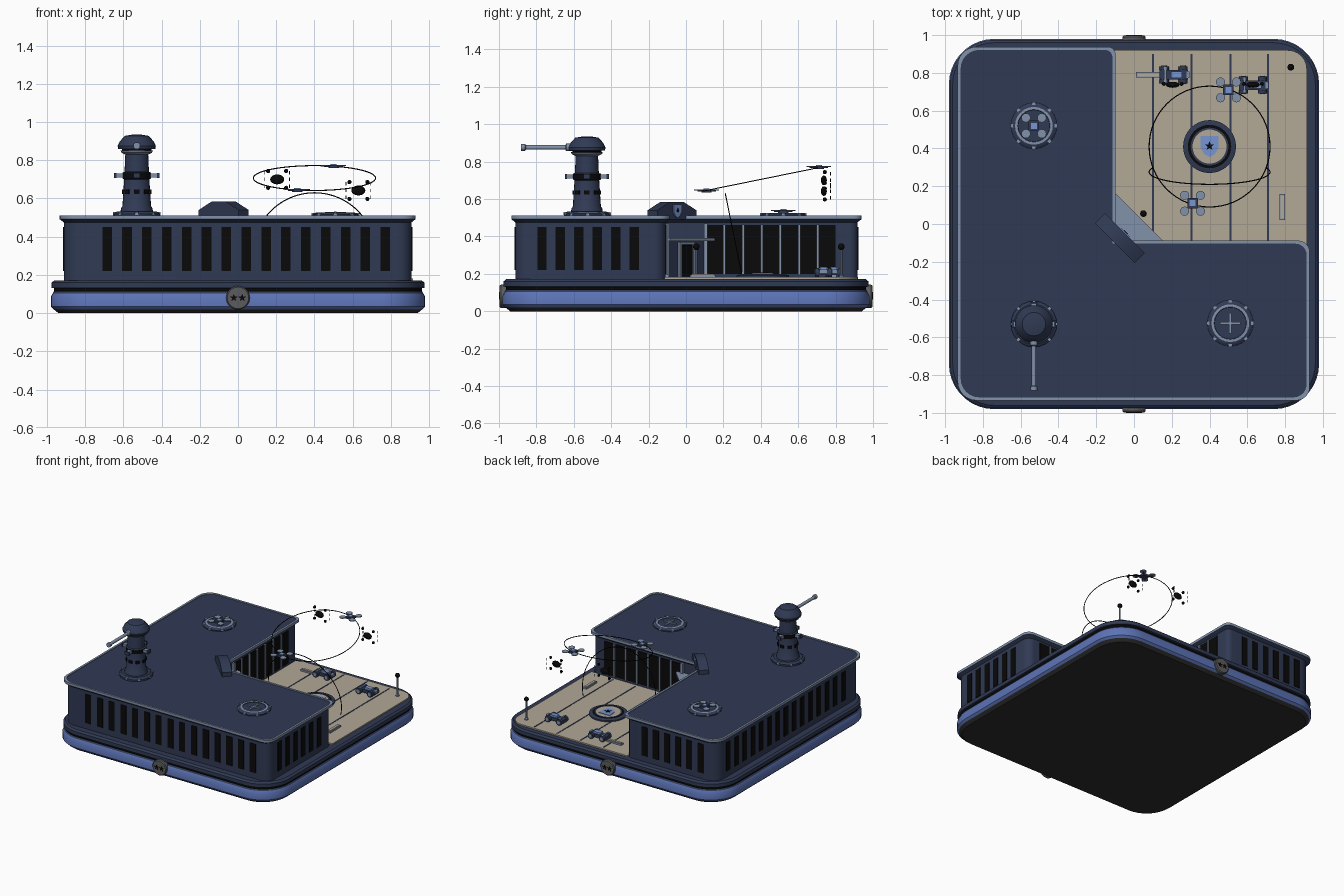
import bpy, bmesh, math
from mathutils import Vector, Matrix

if "Cube" in bpy.data.objects:
    bpy.data.objects.remove(bpy.data.objects["Cube"])

def lin(c):
    return tuple(((v / 255 + .055) / 1.055) ** 2.4 if v > 10 else v / 255 / 12.92 for v in c) + (1,)

MATS = {}
for key, rgb in {"navy": (48, 58, 84), "slate": (130, 145, 170), "blue": (92, 115, 182), "black": (9, 9, 10),
                 "tan": (178, 168, 150), "underside_grey": (46, 46, 48), "light_blue": (120, 150, 210),
                 "badge_grey": (92, 92, 94)}.items():
    MATS[key] = bpy.data.materials.new(key)
    MATS[key].diffuse_color = lin(rgb)
I = Matrix.Identity(4)
T = lambda x, y, z: Matrix.Translation((x, y, z))
UP = lambda x, y, z, a=0: T(x, y, z) @ Matrix.Rotation(math.radians(a), 4, 'Z') @ Matrix.Rotation(math.pi / 2, 4, 'X')

def circle(r, z, n=24):
    return [Vector((r * math.cos(2 * math.pi * i / n), r * math.sin(2 * math.pi * i / n), z)) for i in range(n)]

def rounded(pts, radii, z, n=7):
    # right-angled outline with rounded corners
    out = []
    for i, p in enumerate(pts):
        p, a, b = Vector(p), Vector(pts[i - 1]), Vector(pts[(i + 1) % len(pts)])
        r = radii[i]
        u, v = (a - p).normalized(), (b - p).normalized()
        steps = n if r else 1
        for k in range(steps):
            t = math.pi / 2 * k / max(1, steps - 1)
            q = p + r * (u + v) - r * (v * math.cos(t) + u * math.sin(t)) if r else p
            out.append(Vector((q.x, q.y, z)))
    return out

# a piece is (loops, materials [bottom, sides..., top] or one name, matrix)
def lathe(profile, mats, M=I, n=24):
    return ([circle(r, z, n) for r, z in profile], mats, M)

def prism(pts, z0, z1, mat, M=I):
    return ([[Vector((x, y, z)) for x, y in pts] for z in (z0, z1)], mat, M)

def box(x, y, z, sx, sy, sz, mat, M=I):
    a, b = sx / 2, sy / 2
    return prism([(-a, -b), (a, -b), (a, b), (-a, b)], -sz / 2, sz / 2, mat, M @ T(x, y, z))

def ball(r, mat, M=I, n=12):
    return lathe([(r * math.cos(t), r * math.sin(t)) for t in [math.radians(-85 + 170 * k / 8) for k in range(9)]], mat, M, n)

def build(name, pieces):
    bm, used = bmesh.new(), []
    def idx(m):
        if m not in used:
            used.append(m)
        return used.index(m)
    for loops, mats, M in pieces:
        if isinstance(mats, str):
            mats = [mats] * (len(loops) + 1)
        rings = [[bm.verts.new(M @ v) for v in lp] for lp in loops]
        n = len(rings[0])
        bm.faces.new(rings[0][::-1]).material_index = idx(mats[0])
        bm.faces.new(rings[-1]).material_index = idx(mats[-1])
        for k in range(len(rings) - 1):
            a, b = rings[k], rings[k + 1]
            for i in range(n):
                j = (i + 1) % n
                bm.faces.new((a[i], a[j], b[j], b[i])).material_index = idx(mats[k + 1])
    bmesh.ops.recalc_face_normals(bm, faces=bm.faces)
    me = bpy.data.meshes.new(name)
    bm.to_mesh(me)
    bm.free()
    for m in used:
        me.materials.append(MATS[m])
    ob = bpy.data.objects.new(name, me)
    bpy.context.collection.objects.link(ob)
    return ob

def wire(name, pts, cyclic):
    cu = bpy.data.curves.new(name, 'CURVE')
    cu.dimensions, cu.bevel_depth, cu.bevel_resolution = '3D', .003, 1
    sp = cu.splines.new('POLY')
    sp.points.add(len(pts) - 1)
    for p, c in zip(sp.points, pts):
        p.co = (*c, 1)
    sp.use_cyclic_u = cyclic
    cu.materials.append(MATS["black"])
    bpy.context.collection.objects.link(bpy.data.objects.new(name, cu))

def star(r):
    return [((r if i % 2 == 0 else r * .42) * math.sin(math.pi * i / 5), (r if i % 2 == 0 else r * .42) * math.cos(math.pi * i / 5)) for i in range(10)]

def shield(w, h):
    return [(x * w, y * h) for x, y in ((-1, 1), (-1, -.1), (-.6, -.7), (0, -1), (.6, -.7), (1, -.1), (1, 1))]

# base plinth
def sq(h, z):
    return rounded([(-h, -h), (h, -h), (h, h), (-h, h)], [.24 - (.98 - h)] * 4, z, 10)
build("base_plinth", [([sq(.94, 0), sq(.965, .02), sq(.98, .035), sq(.98, .085), sq(.97, .103), sq(.965, .113), sq(.962, .115),
      sq(.962, .13), sq(.975, .132), sq(.975, .16), sq(.96, .172)],
      ["underside_grey", "underside_grey", "blue", "blue", "blue", "navy", "black", "black", "navy", "navy", "navy", "navy"], I)])

# L-shaped building with flared light rim
def ell(d, z):
    a, b, c, e = -.912 - d, .908 + d, -.12 + d, -.11 + d
    return rounded([(a, a), (b, a), (b, e), (c, e), (c, b + .008), (a, b + .008)], [.1, .07, .06, 0, .04, .1], z)
build("building", [([ell(0, .165), ell(0, .475), ell(.022, .492), ell(.022, .512), ell(.006, .512), ell(.006, .507)],
      ["navy", "navy", "navy", "slate", "slate", "slate", "navy"], I)])

# outer windows
win = []
for i in range(15):
    p = -.685 + i * .104
    win += [box(p, -.912, .335, .05, .01, .23, "black"), box(-.912, p, .335, .01, .05, .23, "black")]
for i in range(6):
    p = -.77 + i * .0986
    win += [box(.908, p, .335, .01, .05, .23, "black"), box(p, .916, .335, .05, .01, .23, "black")]
build("outer_windows", win)

# courtyard glass walls
glass = [box(-.119, .455, .33, .01, .69, .26, "black"), box(.455, -.109, .33, .69, .01, .26, "black")]
for i in range(7):
    p = .105 + i * .1
    glass += [box(-.112, p, .33, .014, .013, .27, "slate"), box(p, -.102, .33, .013, .014, .27, "slate")]
build("courtyard_glass", glass)

# courtyard deck and plank seams
build("deck", [([rounded([(-.125, -.115), (.915, -.115), (.915, .92), (-.125, .92)], [0, 0, .1, 0], z) for z in (.165, .182)], "tan", I)])
build("deck_seams", [box(x, .405, .182, .01, .99, .004, "navy") for x in (.1, .305, .51, .71)])

# diagonal entrance
D = UP(-.005, 0, 0, 135)
build("entrance", [prism([(-.12, -.11), (.1, -.11), (-.12, .11)], .17, .376, "navy"),
      prism([(-.12, -.11), (.15, -.11), (.15, -.085), (-.09, .155), (-.12, .155)], .376, .392, "slate"),
      box(0, .27, 0, .09, .17, .012, "black", D),
      box(-.05, .275, 0, .012, .19, .025, "slate", D), box(.05, .275, 0, .012, .19, .025, "slate", D),
      box(0, .364, 0, .112, .012, .025, "slate", D),
      box(-.11, .105, .32, .02, .02, .3, "slate"), box(.105, -.1, .32, .02, .02, .3, "slate")])
S = UP(-.075, -.075, 0, 135)
build("gabled_panel", [prism([(-.148, .49), (.148, .49), (.148, .54), (.05, .585), (-.05, .585), (-.148, .54)], -.037, .037, "navy", S)])
build("panel_shield", [prism(shield(.03, .036), .037, .044, "light_blue", S @ T(0, .535, 0)),
      prism(star(.014), .044, .047, "black", S @ T(0, .538, 0))])

# landing pad
build("landing_pad", [lathe([(.14, .18), (.14, .192), (.12, .198), (.115, .198), (.1, .198), (.098, .196)],
      ["navy", "navy", "navy", "navy", "black", "tan", "tan"], T(.4, .41, 0), 40),
      lathe([(.1, .195), (.1, .2), (.09, .2)], ["navy", "navy", "navy", "tan"], T(.4, .41, 0), 40)])
build("pad_shield", [prism(shield(.048, .056), .2, .204, "light_blue", T(.4, .41, 0)),
      prism(star(.026), .204, .207, "black", T(.4, .413, 0))])

# watch tower
TW = T(-.53, -.53, 0)
tower = [lathe([(.122, .5), (.122, .52), (.105, .532), (.085, .532), (.082, .55), (.075, .56), (.066, .7), (.075, .705), (.075, .735),
         (.064, .74), (.06, .83), (.08, .84), (.085, .85), (.078, .851), (.078, .858), (.097, .86), (.1, .875), (.088, .9), (.062, .928), (.02, .935)],
         ["navy"] * 8 + ["black"] + ["navy"] * 2 + ["slate", "slate", "black", "black"] + ["navy"] * 6, TW)]
for i in range(8):
    R = TW @ Matrix.Rotation(math.pi / 4 * i, 4, 'Z')
    tower += [box(.071, 0, .635, .01, .03, .022, "black", R), box(.115, 0, .522, .02, .016, .016, "slate", R)]
    if i % 2 == 0:
        tower += [box(.09, 0, .72, .045, .03, .02, "slate", R), box(.112, 0, .72, .012, .036, .028, "navy", R)]
build("watch_tower", tower)
build("tower_barrel", [lathe([(.02, .07), (.02, .11), (.012, .115), (.012, .325), (.018, .33), (.018, .352)], "slate", UP(-.53, -.53, .876), 12)])

# roof hatches
def hatch(name, x, y, cross):
    M = T(x, y, 0)
    p = [lathe([(.122, .5), (.122, .515), (.11, .524), (.1, .526), (.086, .526), (.084, .522)],
               ["navy", "navy", "navy", "navy", "slate", "navy", "navy"], M)]
    for i in range(8):
        p.append(box(.117, 0, .517, .016, .018, .014, "slate", M @ Matrix.Rotation(math.pi / 4 * i, 4, 'Z')))
    if cross:
        p += [box(0, 0, .525, .11, .013, .01, "slate", M), box(0, 0, .525, .013, .11, .012, "slate", M)]
    build(name, p)
hatch("roof_hatch", .51, -.525, True)
hatch("drone_hatch", -.53, .52, False)

# four-rotor drones
def drone(name, x, y, z):
    M = T(x, y, z)
    p = [box(0, 0, 0, .055, .055, .016, "navy", M), box(0, 0, .01, .032, .032, .006, "light_blue", M)]
    for a in (45, 135):
        p.append(box(0, 0, 0, .13, .01, .006, "navy", M @ Matrix.Rotation(math.radians(a), 4, 'Z')))
    for sx in (-1, 1):
        for sy in (-1, 1):
            p.append(lathe([(.024, 0), (.024, .006)], "slate", M @ T(sx * .042, sy * .042, .002), 16))
    build(name, p)
drone("parked_drone", -.53, .52, .534)
drone("high_drone", .5, .71, .768)
drone("low_drone", .31, .11, .643)

# flight path ring and arch
wire("flight_ring", [(.4 + .32 * math.cos(t), .41 + .32 * math.sin(t), .707 + .065 * math.sin(t))
     for t in [2 * math.pi * i / 64 for i in range(64)]], True)
wire("flight_arch", [(.4 + .32 * math.cos(t), .275 - .065 * math.sin(t), .31 + .32 * math.sin(t))
     for t in [math.radians(-20 + 220 * i / 48) for i in range(49)]], False)

# upright hovering scouts
for k, (x, z) in enumerate(((.205, .7), (.63, .642))):
    p = [ball(1, "black", T(x, .737, z) @ Matrix.Diagonal((.037, .016, .026, 1)))]
    for sx in (-1, 1):
        p += [box(x + sx * .065, .772, z + d, .004, .004, .018, "black") for d in (-.035, 0, .035)]
        p += [ball(.011, "black", T(x + sx * .047, .742, z + sz * .044), 8) for sz in (-1, 1)]
    build("hover_scout_%d" % (k + 1), p)

# parked buggies
for k, (x, y) in enumerate(((.21, .79), (.63, .735))):
    M = T(x, y, 0)
    p = [box(0, 0, .208, .15, .05, .026, "navy", M), box(.015, 0, .226, .06, .036, .02, "light_blue", M),
         box(-.045, 0, .226, .012, .08, .008, "slate", M), box(.075, 0, .215, .016, .036, .02, "slate", M)]
    for sx in (-1, 1):
        for sy in (-1, 1):
            p += [lathe([(.024, -.01), (.024, .01)], "navy", UP(x + sx * .05, y + sy * .035, .206), 14),
                  lathe([(.014, -.013), (.014, .013)], "slate", UP(x + sx * .05, y + sy * .035, .206), 10)]
    build("buggy_%d" % (k + 1), p)

# low benches and lamp posts
build("benches", [box(.075, .79, .188, .13, .03, .014, "slate"), box(.075, .79, .194, .115, .018, .008, "tan"),
      box(.785, .09, .188, .03, .135, .014, "slate"), box(.785, .09, .194, .018, .12, .008, "tan")])
for k, (x, y) in enumerate(((.83, .83), (.05, .055))):
    build("lamp_post_%d" % (k + 1), [lathe([(.014, .18), (.014, .19), (.006, .195), (.006, .335)], "slate", T(x, y, 0), 10),
          ball(.018, "black", T(x, y, .345))])

# round badges front and back
for name, y, a in (("front_badge", -.97, 0), ("back_badge", .97, 180)):
    M = UP(0, y, .08, a)
    build(name, [lathe([(.062, -.01), (.062, .02), (.056, .027)], "badge_grey", M, 28)] +
          [prism(star(.022), .026, .03, "black", M @ T(sx * .022, 0, 0)) for sx in (-1, 1)])

# smooth round parts, keep hard edges
for ob in bpy.data.objects:
    ob.select_set(ob.type == 'MESH')
bpy.context.view_layer.objects.active = bpy.data.objects["building"]
bpy.ops.object.shade_smooth_by_angle(angle=math.radians(35))

for m in bpy.data.materials:
    if m.users and not m.is_grease_pencil:
        m.use_nodes = True
        m.node_tree.nodes["Principled BSDF"].inputs["Base Color"].default_value = m.diffuse_color
